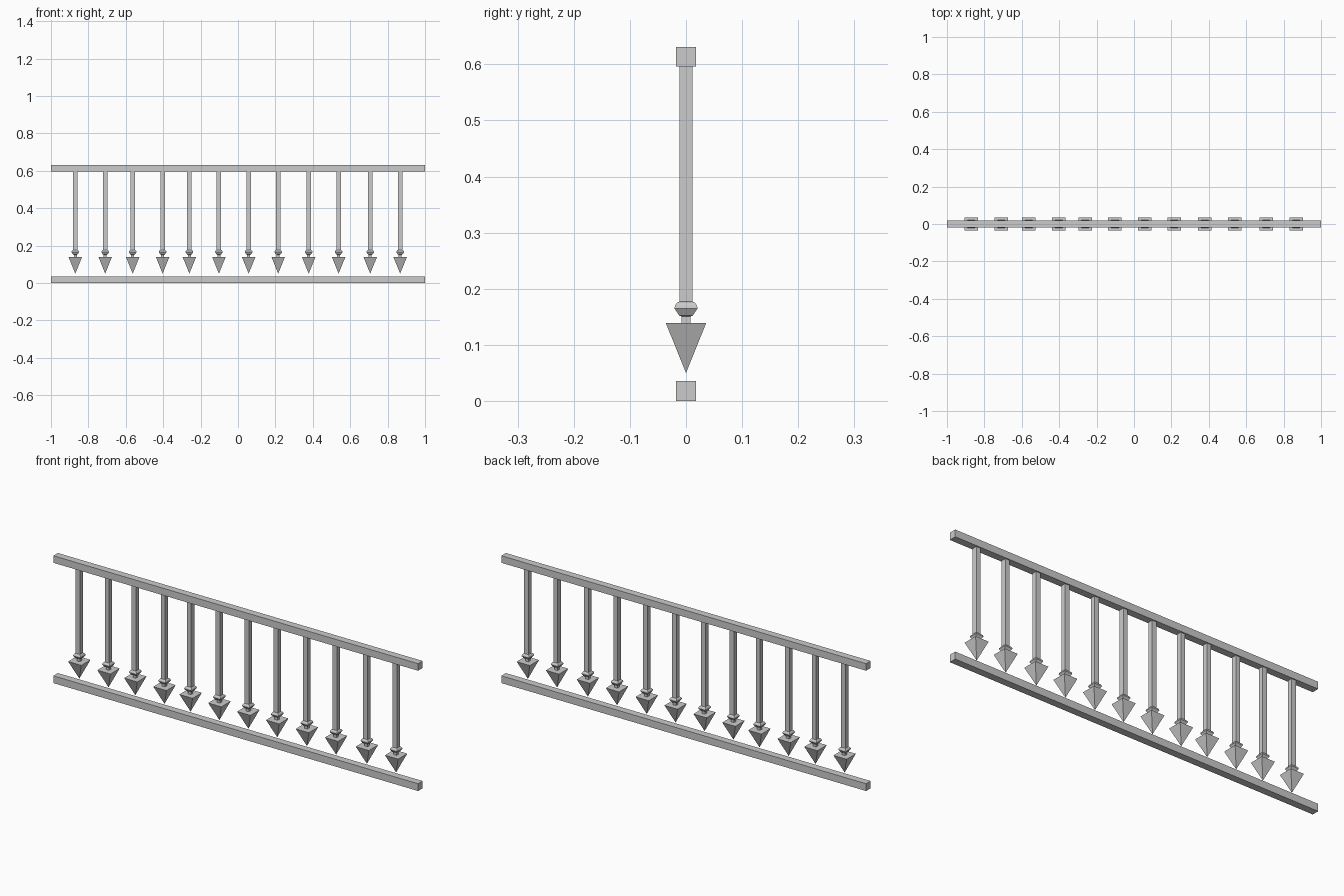
import bpy, bmesh

if "Cube" in bpy.data.objects:
    bpy.data.objects.remove(bpy.data.objects["Cube"])


def box(name, x, z0, z1, hx, hy):
    bpy.ops.mesh.primitive_cube_add(size=1, location=(x, 0, (z0 + z1) / 2))
    ob = bpy.context.object
    ob.name = name
    ob.scale = (2 * hx, 2 * hy, z1 - z0)
    return ob


def square_loft(name, x, profile):
    """Stack square sections given as (half width, z); zero width makes a point."""
    bm = bmesh.new()
    rings = []
    for h, z in profile:
        if h == 0:
            rings.append([bm.verts.new((0, 0, z))] * 4)
        else:
            rings.append([bm.verts.new((sx * h, sy * h, z))
                          for sx, sy in ((-1, -1), (1, -1), (1, 1), (-1, 1))])
    for a, b in zip(rings, rings[1:]):
        for i in range(4):
            j = (i + 1) % 4
            bm.faces.new(list(dict.fromkeys((a[i], a[j], b[j], b[i]))))
    for ring in (rings[0], rings[-1]):
        if len(set(ring)) == 4:
            bm.faces.new(ring)
    bmesh.ops.recalc_face_normals(bm, faces=bm.faces)
    mesh = bpy.data.meshes.new(name)
    bm.to_mesh(mesh)
    bm.free()
    ob = bpy.data.objects.new(name, mesh)
    ob.location.x = x
    bpy.context.collection.objects.link(ob)
    return ob


# Horizontal rails
box("bottom_rail", 0, 0.0, 0.036, 1.0, 0.0178)
box("top_rail", 0, 0.596, 0.631, 1.0, 0.0178)

# Spear tip, and knob with a rounded top and tapered bottom
TIP = [(0, 0.05), (0.036, 0.139)]
KNOB = [(0.009, 0.151), (0.012, 0.152), (0.0205, 0.165),
        (0.0195, 0.170), (0.016, 0.175), (0.012, 0.177)]

# Bars hanging from the top rail, slightly unevenly spaced
for x in (-0.87, -0.71, -0.563, -0.403, -0.26, -0.102,
          0.057, 0.215, 0.378, 0.538, 0.707, 0.867):
    box("bar", x, 0.176, 0.597, 0.012, 0.012)
    square_loft("knob", x, KNOB)
    box("neck", x, 0.138, 0.152, 0.008, 0.008)
    square_loft("spear_tip", x, TIP)
